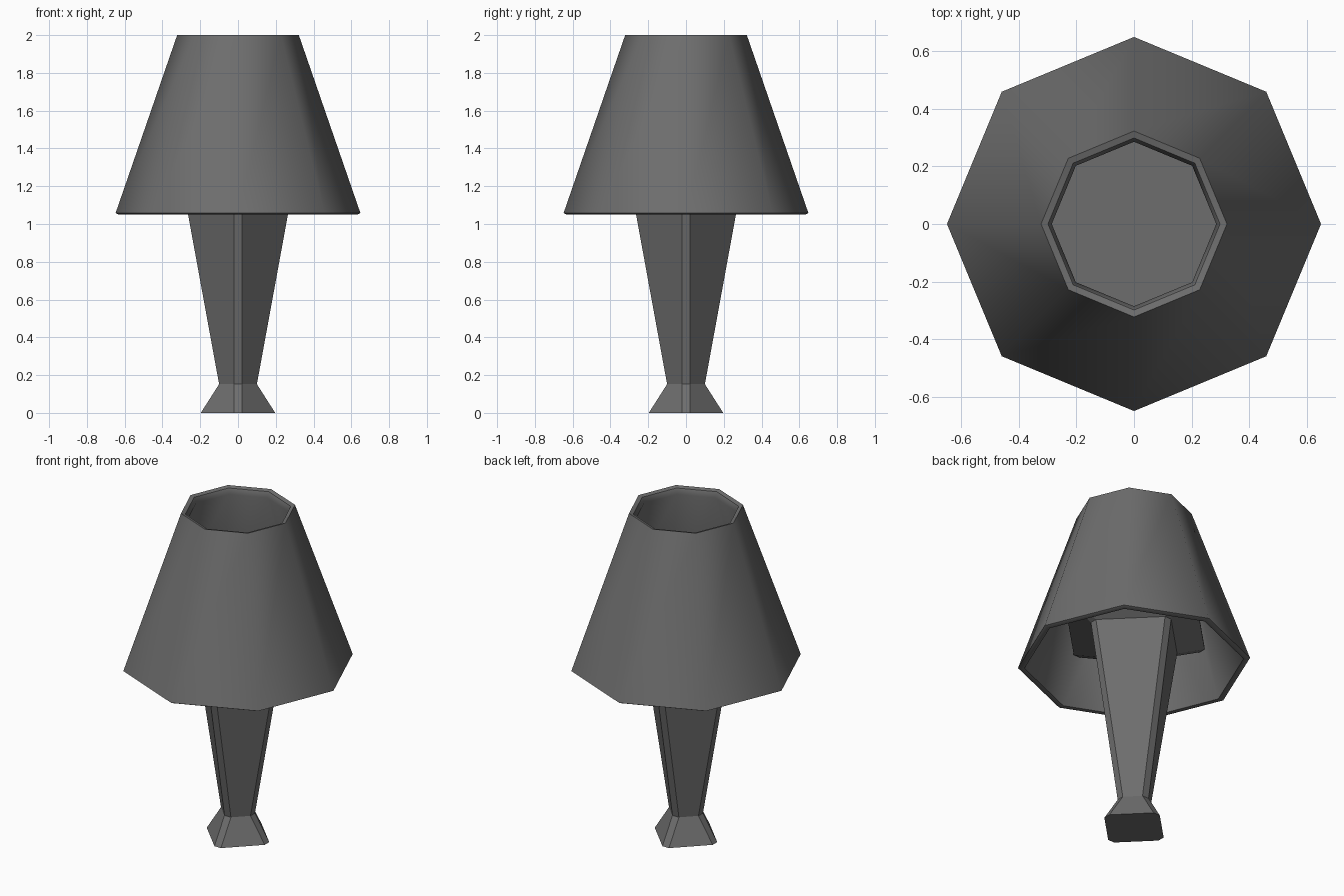
import bpy, bmesh
from math import cos, sin, pi, radians

if "Cube" in bpy.data.objects:
    bpy.data.objects.remove(bpy.data.objects["Cube"])

# Dark grey finish for the whole lamp
dark = bpy.data.materials.new("dark_grey")
dark.diffuse_color = (0.155, 0.155, 0.155, 1)
dark.use_nodes = True
dark.node_tree.nodes["Principled BSDF"].inputs["Base Color"].default_value = dark.diffuse_color


def loft(name, rings, closed=False):
    """Skin a list of equal-length rings; cap the ends or join them in a loop."""
    bm = bmesh.new()
    loops = [[bm.verts.new(p) for p in ring] for ring in rings]
    n = len(loops[0])
    pairs = list(zip(loops, loops[1:]))
    if closed:
        pairs.append((loops[-1], loops[0]))
    for a, b in pairs:
        for i in range(n):
            j = (i + 1) % n
            bm.faces.new((a[i], a[j], b[j], b[i]))
    if not closed:
        bm.faces.new(loops[0][::-1])
        bm.faces.new(loops[-1])
    bmesh.ops.recalc_face_normals(bm, faces=bm.faces)
    mesh = bpy.data.meshes.new(name)
    bm.to_mesh(mesh)
    bm.free()
    mesh.materials.append(dark)
    obj = bpy.data.objects.new(name, mesh)
    bpy.context.collection.objects.link(obj)
    return obj


def octagon(r, z):
    return [(r * cos(i * pi / 4), r * sin(i * pi / 4), z) for i in range(8)]


def diamond(r, z, c=0.022):
    """Square standing on its corner, with clipped corners."""
    pts = [(r, -c), (r, c), (c, r), (-c, r), (-r, c), (-r, -c), (-c, -r), (c, -r)]
    return [(x, y, z) for x, y in pts]


# Flared foot, tapering stem and the wide support plate hidden in the shade
stem_profile = [(0.197, 0.0), (0.10, 0.152), (0.295, 1.218), (0.495, 1.32), (0.495, 1.33)]
loft("lamp_stem", [diamond(r, z) for r, z in stem_profile])

# Eight-sided open shade with thin walls and an inner lip
shade_profile = [(0.648, 1.058), (0.322, 2.0), (0.298, 1.993),
                 (0.285, 1.96), (0.612, 1.054), (0.632, 1.05)]
shade = loft("lamp_shade", [octagon(r, z) for r, z in shade_profile], closed=True)
bpy.ops.object.select_all(action='DESELECT')
shade.select_set(True)
bpy.context.view_layer.objects.active = shade
bpy.ops.object.shade_smooth_by_angle(angle=radians(50))
